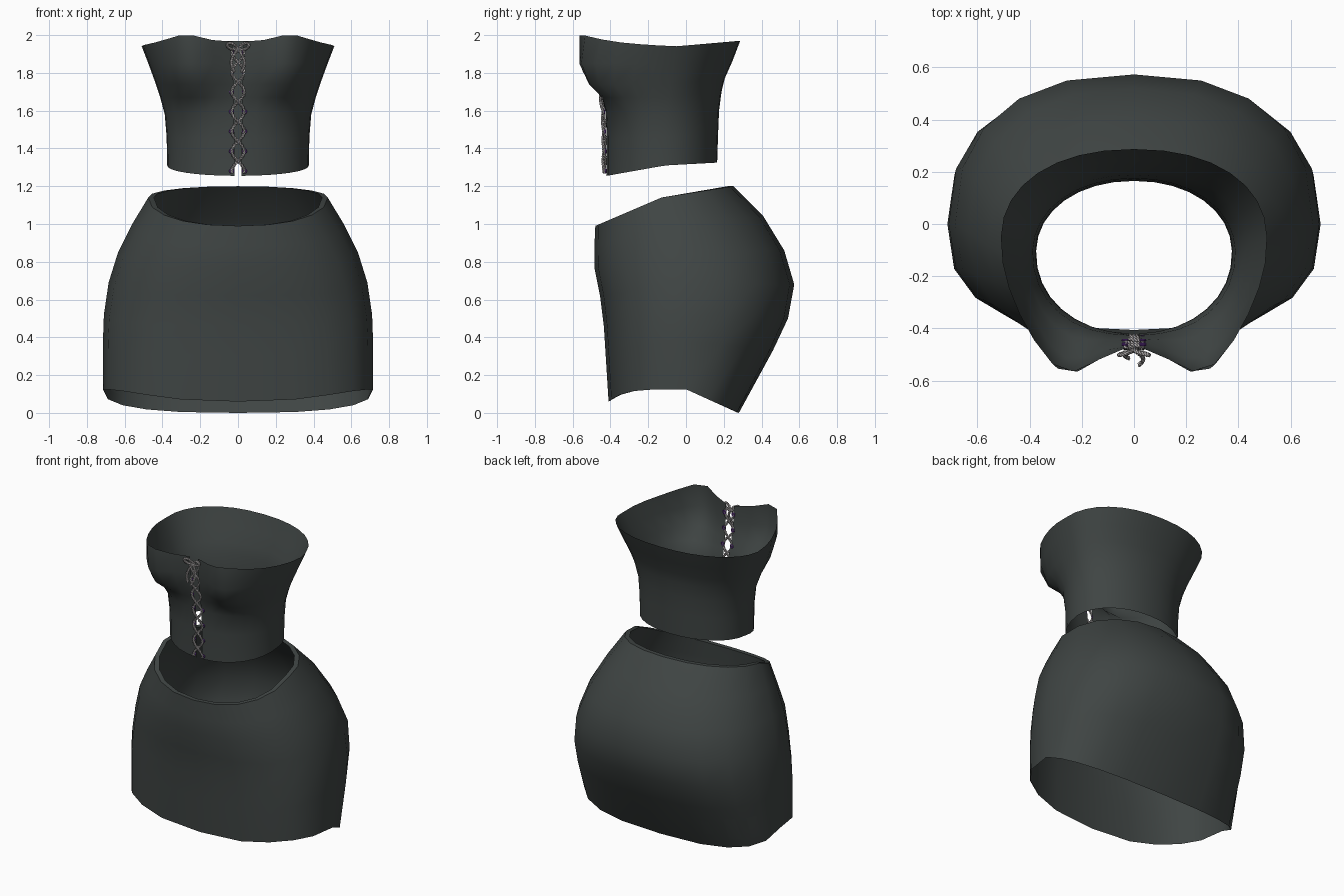
import bpy, bmesh, math
from mathutils import Vector

if "Cube" in bpy.data.objects:
    bpy.data.objects.remove(bpy.data.objects["Cube"])


def material(name, rgb):
    m = bpy.data.materials.new(name)
    m.diffuse_color = (*rgb, 1)
    m.use_nodes = True
    m.node_tree.nodes["Principled BSDF"].inputs["Base Color"].default_value = m.diffuse_color
    return m


CLOTH = material("charcoal cloth", (0.05, 0.059, 0.057))
CORD = material("pale grey cord", (0.42, 0.40, 0.40))
EYELET = material("purple eyelet", (0.16, 0.04, 0.36))


def ring_point(a, level):
    """Point on a superellipse ring whose front, side and back are set apart."""
    (yf, zf), (w, ys, zs), (yb, zb), n, p = level
    s, c = math.sin(a), math.cos(a)
    k = abs(c) ** (2 / n)
    x = math.copysign(abs(s) ** (2 / n), s) * w
    if c > 0:
        return Vector((x, ys + (yf - ys) * k, zs + (zf - zs) * k ** p))
    return Vector((x, ys + (yb - ys) * k, zs + (zb - zs) * k))


def sheet(name, rows, closed):
    """Skin rows of points; rows run counterclockwise seen from above."""
    bm = bmesh.new()
    grid = [[bm.verts.new(p) for p in row] for row in rows]
    n = len(rows[0])
    for lo, hi in zip(grid, grid[1:]):
        for j in range(n if closed else n - 1):
            k = (j + 1) % n
            bm.faces.new((lo[j], lo[k], hi[k], hi[j]))
    mesh = bpy.data.meshes.new(name)
    bm.to_mesh(mesh)
    bm.free()
    ob = bpy.data.objects.new(name, mesh)
    bpy.context.collection.objects.link(ob)
    mesh.materials.append(CLOTH)
    bpy.ops.object.select_all(action='DESELECT')
    ob.select_set(True)
    bpy.context.view_layer.objects.active = ob
    bpy.ops.object.shade_smooth_by_angle(angle=math.radians(45))
    return ob


# Skirt: (front y,z), (side x,y,z), (back y,z), squareness, front dip power
skirt_levels = [
    ((-.41, .06), (.715, .00, .125), (.28, .00), 2.7, 5),
    ((-.425, .30), (.715, .00, .38), (.46, .33), 2.6, 2),
    ((-.435, .46), (.71, .00, .52), (.54, .50), 2.5, 1),
    ((-.455, .62), (.685, .00, .69), (.573, .68), 2.4, 1),
    ((-.485, .77), (.635, -.03, .85), (.52, .86), 2.3, 1),
    ((-.485, .88), (.56, -.08, 1.0), (.41, 1.04), 2.2, 1),
    ((-.48, .99), (.475, -.13, 1.14), (.25, 1.20), 2.2, 1),
]
SEG = 20
angles = [2 * math.pi * j / SEG for j in range(SEG)]
rows = [[ring_point(a, lv) for a in angles] for lv in skirt_levels]
# Lining turns in at the waist rim and thins toward the hem
for lv, inset in zip(reversed(skirt_levels), (.03, .026, .02, .014, .01, .007, .004)):
    (yf, zf), (w, ys, zs), (yb, zb), n, p = lv
    inner = ((yf + inset, zf), (w - inset, ys, zs), (yb - inset, zb), n, p)
    rows.append([ring_point(a, inner) for a in angles])
sheet("skirt", rows, True)

# Strapless top: base rings plus a bust swell, open down the front
top_levels = [
    ((-.42, 1.255), (.375, -.11, 1.31), (.165, 1.325), 2.1, 1),
    ((-.42, 1.45), (.378, -.11, 1.46), (.17, 1.48), 2.1, 1),
    ((-.425, 1.59), (.388, -.11, 1.58), (.175, 1.60), 2.1, 1),
    ((-.435, 1.67), (.412, -.10, 1.67), (.188, 1.70), 2.1, 1),
    ((-.445, 1.74), (.435, -.09, 1.74), (.205, 1.77), 2.15, 1),
    ((-.455, 1.85), (.475, -.08, 1.85), (.245, 1.86), 2.2, 1),
    ((-.46, 1.965), (.51, -.06, 1.94), (.287, 1.97), 2.2, 1),
]
bust = [0, 0, .01, .055, .13, .165, .15]
GAP = 0.045
COLS = 33
rows = []
for i, (lv, amp) in enumerate(zip(top_levels, bust)):
    row = []
    for j in range(COLS):
        a = GAP + (2 * math.pi - 2 * GAP) * j / (COLS - 1)
        p = ring_point(a, lv)
        if math.cos(a) > 0:
            fade = min(1, math.cos(a) * 2.2)
            p.y -= amp * fade * math.exp(-((abs(p.x) - .28) / .165) ** 2)
            if i == len(top_levels) - 1:
                p.z += .04 * fade * math.exp(-((abs(p.x) - .28) / .12) ** 2)
        row.append(p)
    rows.append(row)
sheet("strapless_top", rows, False)


def front_y(z):
    """Depth of the front opening at height z."""
    for a, b in zip(top_levels, top_levels[1:]):
        (y0, z0), (y1, z1) = a[0], b[0]
        if z <= z1:
            return y0 + (y1 - y0) * (z - z0) / (z1 - z0)
    return top_levels[-1][0][0]


def cord(name, path, steps):
    """Two plies twisted round a path function of t in 0..1."""
    curve = bpy.data.curves.new(name, 'CURVE')
    curve.dimensions = '3D'
    curve.bevel_depth = .005
    curve.bevel_resolution = 0
    pts = [path(t / steps) for t in range(steps + 1)]
    for ply in (0, math.pi):
        sp = curve.splines.new('POLY')
        sp.points.add(steps)
        for i, p in enumerate(pts):
            d = (pts[min(i + 1, steps)] - pts[max(i - 1, 0)]).normalized()
            u = d.cross(Vector((0, 1, 0))).normalized()
            v = d.cross(u)
            ang = ply + i * 1.2
            sp.points[i].co = (*(p + (u * math.cos(ang) + v * math.sin(ang)) * .0045), 1)
    curve.materials.append(CORD)
    ob = bpy.data.objects.new(name, curve)
    bpy.context.collection.objects.link(ob)


STEP = .105
for side, label in ((-1, "left"), (1, "right")):
    # Crossed lacing
    def lace(t, s=side):
        z = 1.27 + .66 * t
        ph = math.pi * (z - 1.28) / STEP
        return Vector((s * .033 * math.cos(ph), front_y(z) - .014 - s * .005 * math.sin(ph), z))
    cord("lace_" + label, lace, 130)

    # Bow loop
    def loop(t, s=side):
        r = .062 * math.sin(math.pi * t)
        a = math.radians(25) + math.radians(75) * (t - .5)
        return Vector((s * r * math.cos(a), -.482 - .02 * math.sin(math.pi * t), 1.925 + r * math.sin(a)))
    cord("bow_loop_" + label, loop, 36)

    # Hanging bow tail
    def tail(t, s=side):
        return Vector((s * (.035 * math.sin(2.6 * t)), -.485 - (.055 if s > 0 else .03) * t, 1.925 - .12 * t))
    cord("bow_tail_" + label, tail, 28)

    # Eyelets
    for k in range(7):
        z = 1.28 + STEP * k
        bpy.ops.mesh.primitive_torus_add(major_radius=.010, minor_radius=.004, major_segments=10,
                                         minor_segments=5, location=(side * .034, front_y(z) - .006, z),
                                         rotation=(math.pi / 2, 0, 0))
        ob = bpy.context.object
        ob.name = f"eyelet_{label}_{k + 1}"
        ob.data.materials.append(EYELET)
